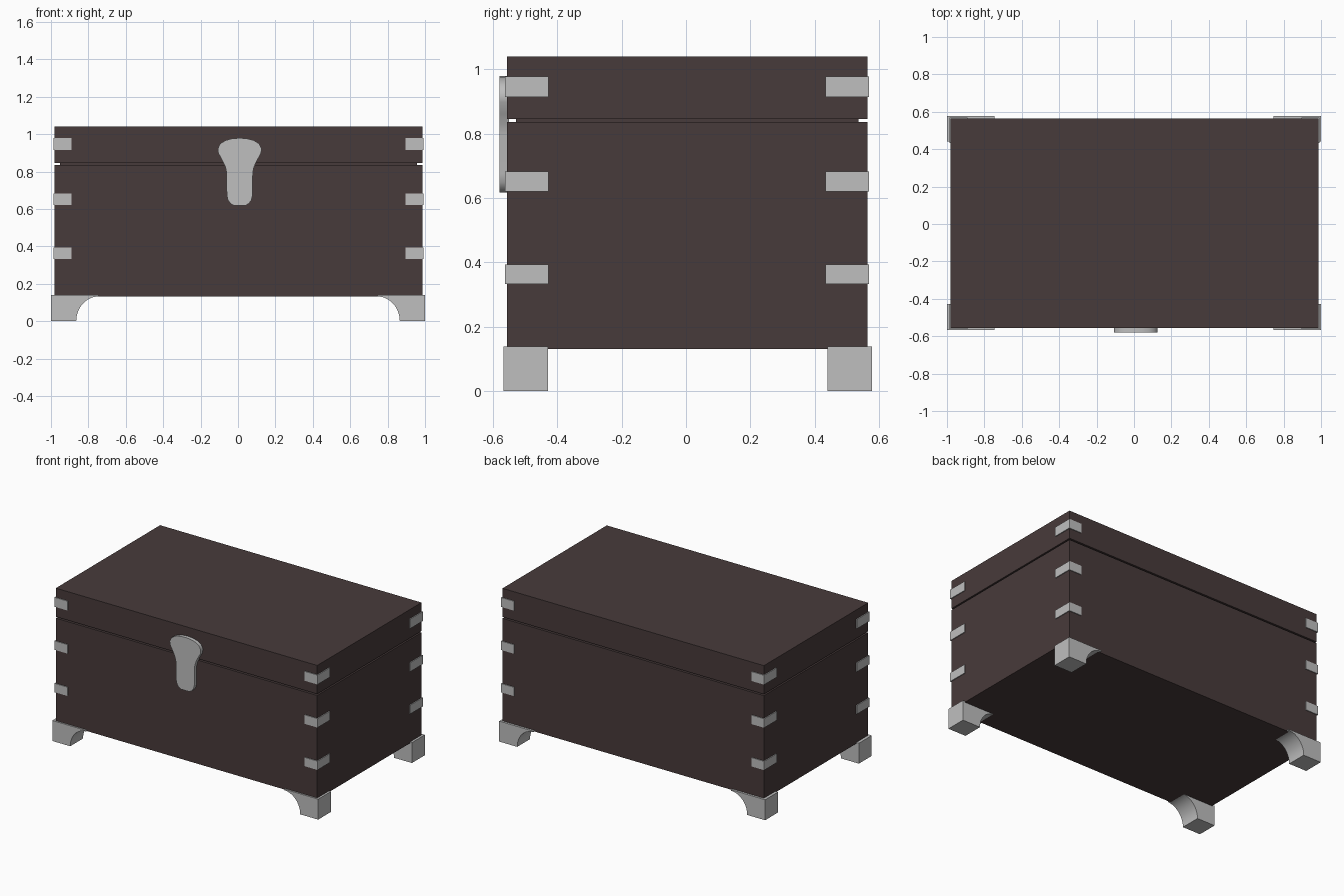
import bpy, bmesh, math
from mathutils import Vector

if "Cube" in bpy.data.objects:
    bpy.data.objects.remove(bpy.data.objects["Cube"])

CX, CY = 0.0025, 0.0035      # chest body centre
HX, HY = 0.983, 0.560        # chest body half sizes


def material(name, rgb):
    m = bpy.data.materials.new(name)
    m.diffuse_color = (*rgb, 1)
    m.use_nodes = True
    m.node_tree.nodes["Principled BSDF"].inputs["Base Color"].default_value = m.diffuse_color
    return m


wood = material("dark_wood", (0.064, 0.043, 0.043))
metal = material("grey_metal", (0.52, 0.52, 0.52))


def prism(name, pts, push, mat):
    """Extrude a closed outline of 3D points along the vector push."""
    bm = bmesh.new()
    face = bm.faces.new([bm.verts.new(p) for p in pts])
    ext = bmesh.ops.extrude_face_region(bm, geom=[face])
    top = [v for v in ext["geom"] if isinstance(v, bmesh.types.BMVert)]
    bmesh.ops.translate(bm, verts=top, vec=Vector(push))
    bmesh.ops.recalc_face_normals(bm, faces=bm.faces)
    me = bpy.data.meshes.new(name)
    bm.to_mesh(me)
    bm.free()
    me.materials.append(mat)
    ob = bpy.data.objects.new(name, me)
    bpy.context.collection.objects.link(ob)
    return ob


def smooth(ob):
    bpy.ops.object.select_all(action='DESELECT')
    bpy.context.view_layer.objects.active = ob
    ob.select_set(True)
    bpy.ops.object.shade_smooth_by_angle(angle=math.radians(35))


def block(name, hx, hy, z0, z1):
    pts = [(CX + sx * hx, CY + sy * hy, z0)
           for sx, sy in ((-1, -1), (1, -1), (1, 1), (-1, 1))]
    return prism(name, pts, (0, 0, z1 - z0), wood)


# Chest, recessed seam and lid
block("chest_body", HX, HY, 0.131, 0.836)
block("seam_core", HX - 0.028, HY - 0.028, 0.82, 0.86)
block("lid", HX, HY, 0.846, 1.04)

for sx, side in ((-1, "left"), (1, "right")):
    for sy, end in ((-1, "front"), (1, "back")):
        # L-shaped corner straps
        bx, by, t = HX + 0.006, HY + 0.0055, 0.02
        ell = [(bx, by), (bx - 0.096, by), (bx - 0.096, by - t),
               (bx - t, by - t), (bx - t, by - 0.135), (bx, by - 0.135)]
        for i, (z0, z1) in enumerate(((0.333, 0.393), (0.621, 0.682), (0.914, 0.978))):
            prism(f"corner_strap_{end}_{side}_{i + 1}",
                  [(CX + sx * x, CY + sy * y, z0) for x, y in ell],
                  (0, 0, z1 - z0), metal)

        # Bracket feet with a concave inner curve
        prof = [(1.0, 0.0), (1.0, 0.139), (0.745, 0.139)]
        for i in range(13):
            a = math.radians(90 * i / 12)
            prof.append((0.745 + 0.12 * math.sin(a), 0.132 * math.cos(a)))
        y_out = 0.0055 + sy * 0.5725
        smooth(prism(f"foot_{end}_{side}", [(sx * x, y_out, z) for x, z in prof],
                     (0, -sy * 0.138, 0), metal))

# Latch plate
half = [(0.04, 0.976), (0.075, 0.967), (0.104, 0.949), (0.117, 0.922),
        (0.114, 0.898), (0.094, 0.862), (0.077, 0.826), (0.07, 0.795), (0.069, 0.675),
        (0.063, 0.648), (0.05, 0.629), (0.03, 0.618)]
outline = [(0, 0.979)] + half + [(-x, z) for x, z in reversed(half)]
smooth(prism("latch", [(0.009 + x, -0.58, z) for x, z in outline],
             (0, 0.03, 0), metal))
